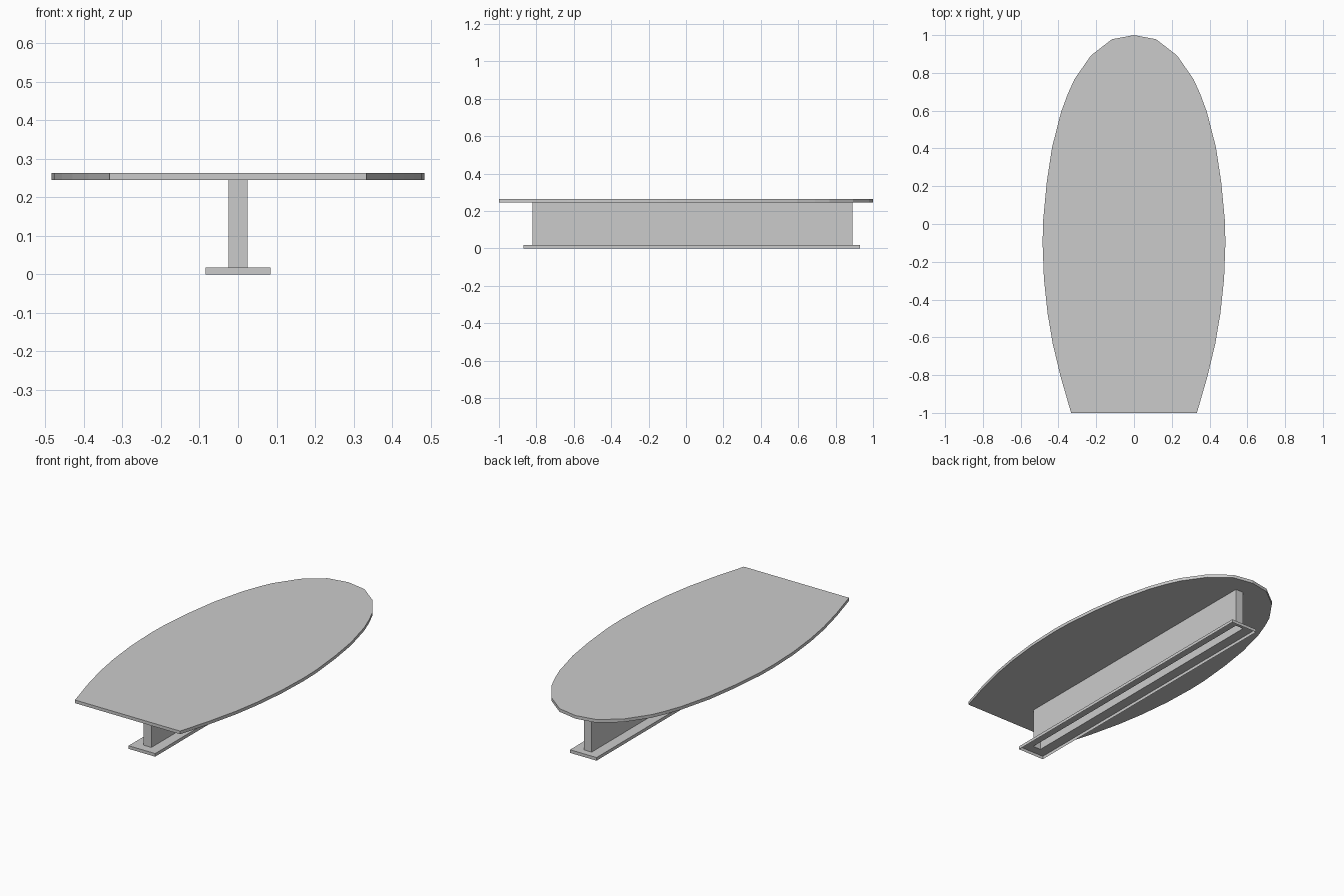
import bpy, bmesh

if "Cube" in bpy.data.objects:
    bpy.data.objects.remove(bpy.data.objects["Cube"])


def finish(name, bm):
    bmesh.ops.recalc_face_normals(bm, faces=bm.faces)
    mesh = bpy.data.meshes.new(name)
    bm.to_mesh(mesh)
    bm.free()
    obj = bpy.data.objects.new(name, mesh)
    bpy.context.collection.objects.link(obj)
    return obj


# Board top: half outline mirrored across x, then extruded
half = [(0.117, 0.978), (0.228, 0.892), (0.315, 0.767), (0.35, 0.69),
        (0.386, 0.593), (0.434, 0.405), (0.462, 0.22), (0.481, 0.02),
        (0.484, -0.1), (0.477, -0.29), (0.457, -0.476), (0.43, -0.635),
        (0.388, -0.81), (0.333, -1.0)]
outline = [(0, 1.0)] + half + [(-x, y) for x, y in reversed(half)]
bm = bmesh.new()
face = bm.faces.new([bm.verts.new((x, y, 0.245)) for x, y in outline])
ext = bmesh.ops.extrude_face_region(bm, geom=[face], use_keep_orig=True)
top = [g for g in ext["geom"] if isinstance(g, bmesh.types.BMVert)]
bmesh.ops.translate(bm, verts=top, vec=(0, 0, 0.018))
finish("board_top", bm)

# Foot and upright rail: one hollow shell, open underneath
# rings: half width, front y, back y, z
rings = [(0.084, -0.87, 0.93, 0.0), (0.084, -0.87, 0.93, 0.018),
         (0.025, -0.82, 0.89, 0.018), (0.025, -0.82, 0.89, 0.245)]
bm = bmesh.new()
loops = [[bm.verts.new((x, y, z)) for x, y in
          ((-w, y0), (w, y0), (w, y1), (-w, y1))] for w, y0, y1, z in rings]
for a, b in zip(loops, loops[1:]):
    for i in range(4):
        j = (i + 1) % 4
        bm.faces.new((a[i], a[j], b[j], b[i]))
finish("foot_and_rail", bm)
